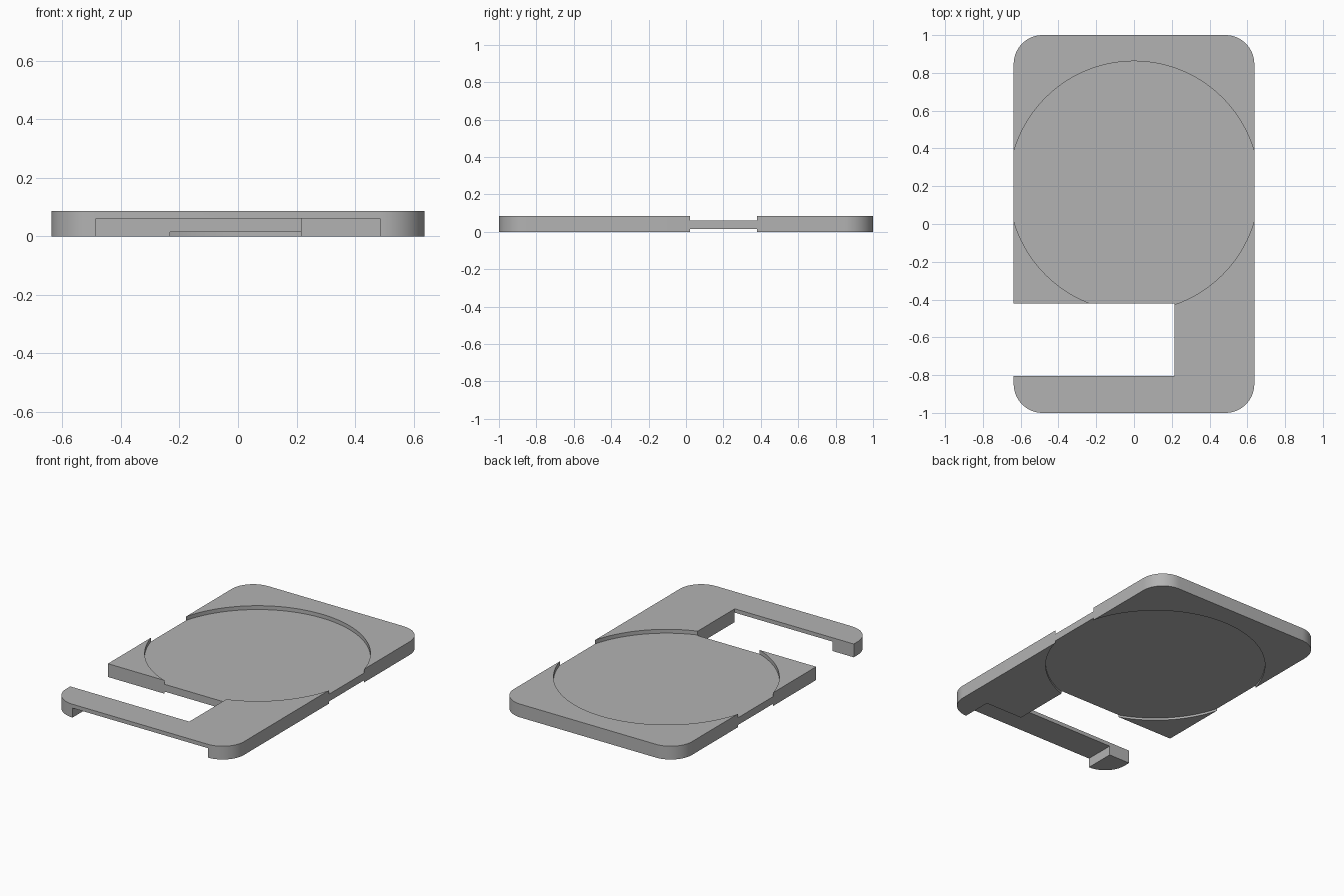
import bpy, bmesh, math

cube = bpy.data.objects.get("Cube")
if cube:
    bpy.data.objects.remove(cube, do_unlink=True)

HALF_W, HALF_L, HEIGHT = 0.637, 1.0, 0.086
CORNER_R = 0.153
DISC_Y, DISC_R = 0.2, 0.662
FLOOR_TOP, FLOOR_BOTTOM = 0.061, 0.014
SLOT_X, SLOT_FRONT, SLOT_BACK = 0.215, -0.805, -0.42
OVER = 0.2  # how far cutters reach past the plate

grey = bpy.data.materials.new("plain grey")
grey.use_nodes = True
colour = (0.45, 0.45, 0.45, 1)
grey.diffuse_color = colour
grey.node_tree.nodes["Principled BSDF"].inputs["Base Color"].default_value = colour


def arc(cx, cy, r, start, end, steps):
    """Points along an arc, angles in degrees."""
    angles = [math.radians(start + (end - start) * i / steps) for i in range(steps + 1)]
    return [(cx + r * math.cos(a), cy + r * math.sin(a)) for a in angles]


def rect(x0, x1, y0, y1):
    return [(x0, y0), (x1, y0), (x1, y1), (x0, y1)]


def prism(name, outline, z0, z1):
    """Extrude a flat outline from z0 up to z1."""
    bm = bmesh.new()
    face = bm.faces.new([bm.verts.new((x, y, z0)) for x, y in outline])
    top = bmesh.ops.extrude_face_region(bm, geom=[face])["geom"]
    for v in top:
        if isinstance(v, bmesh.types.BMVert):
            v.co.z = z1
    bmesh.ops.recalc_face_normals(bm, faces=bm.faces)
    mesh = bpy.data.meshes.new(name)
    bm.to_mesh(mesh)
    bm.free()
    mesh.materials.append(grey)
    obj = bpy.data.objects.new(name, mesh)
    bpy.context.collection.objects.link(obj)
    return obj


# Rounded plate
ix, iy = HALF_W - CORNER_R, HALF_L - CORNER_R
outline = []
for sx, sy, start in ((1, 1, 0), (-1, 1, 90), (-1, -1, 180), (1, -1, 270)):
    outline += arc(sx * ix, sy * iy, CORNER_R, start, start + 90, 16)
plate = prism("plate", outline, 0, HEIGHT)

# Cutters: round recess on both faces, side slot, undercut of the front arm
circle = arc(0, DISC_Y, DISC_R, 0, 360, 128)[:-1]
cutters = [
    prism("top_recess_cutter", circle, FLOOR_TOP, HEIGHT + OVER),
    prism("bottom_recess_cutter", circle, -OVER, FLOOR_BOTTOM),
    prism("side_slot_cutter", rect(-HALF_W - OVER, SLOT_X, SLOT_FRONT, SLOT_BACK),
          -OVER, HEIGHT + OVER),
    prism("arm_undercut_cutter", rect(-ix, ix, -HALF_L - OVER, SLOT_FRONT),
          -OVER, FLOOR_TOP),
]

bpy.ops.object.select_all(action="DESELECT")
plate.select_set(True)
bpy.context.view_layer.objects.active = plate
for cutter in cutters:
    cutter.hide_render = True
    mod = plate.modifiers.new(cutter.name, "BOOLEAN")
    mod.operation = "DIFFERENCE"
    mod.solver = "EXACT"
    mod.object = cutter
    bpy.ops.object.modifier_apply(modifier=mod.name)
    bpy.data.objects.remove(cutter, do_unlink=True)

bpy.ops.object.shade_smooth_by_angle(angle=math.radians(30))
